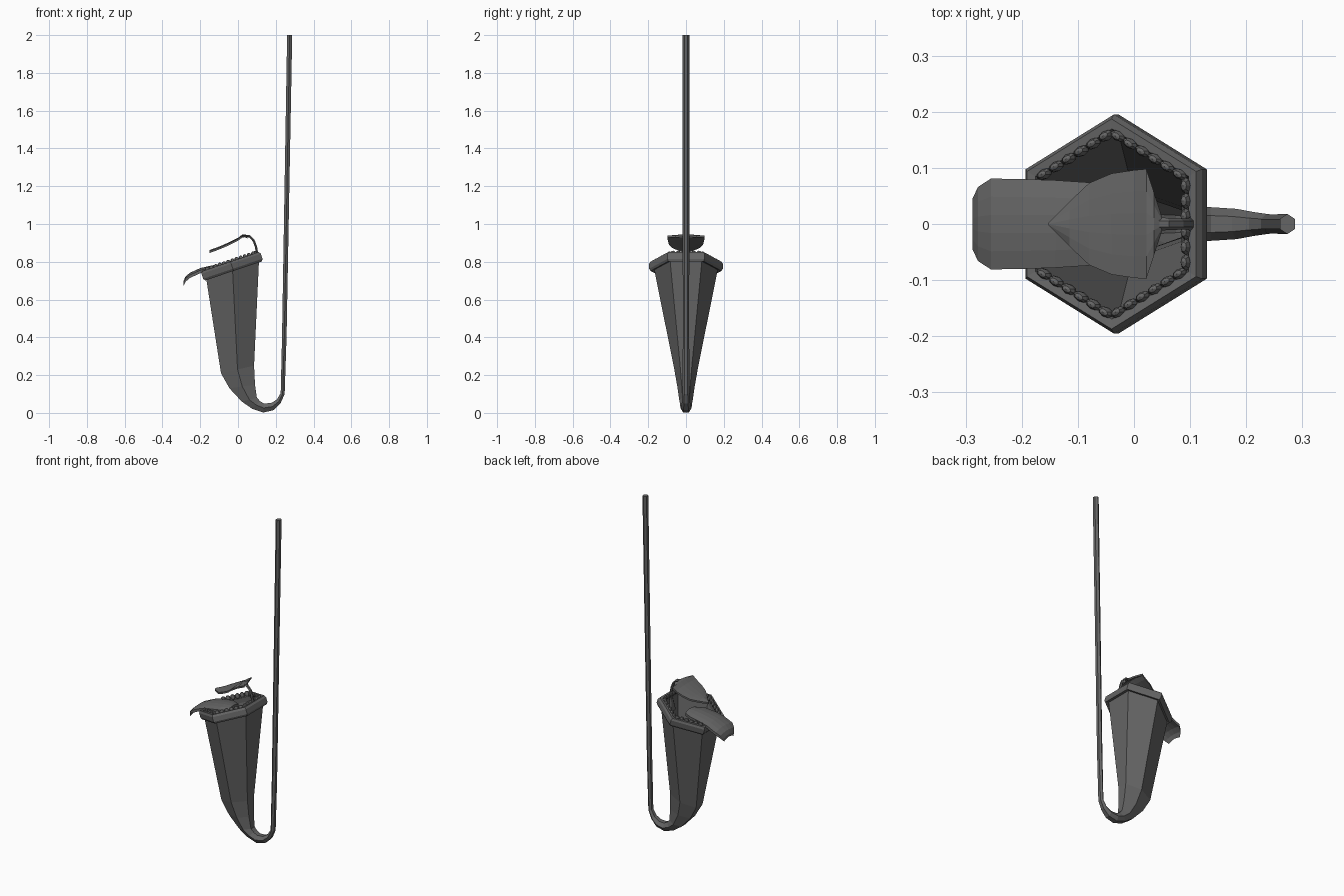
import bpy, bmesh, math
from mathutils import Vector, Matrix

if "Cube" in bpy.data.objects:
    bpy.data.objects.remove(bpy.data.objects["Cube"])

grey = bpy.data.materials.new("dark_grey")
grey.diffuse_color = (0.13, 0.13, 0.13, 1)
grey.use_nodes = True
grey.node_tree.nodes["Principled BSDF"].inputs["Base Color"].default_value = grey.diffuse_color


def add_object(name, bm):
    bmesh.ops.recalc_face_normals(bm, faces=bm.faces)
    mesh = bpy.data.meshes.new(name)
    bm.to_mesh(mesh)
    bm.free()
    mesh.materials.append(grey)
    obj = bpy.data.objects.new(name, mesh)
    bpy.context.collection.objects.link(obj)
    return obj


def loft(name, rings, closed=True, caps=(False, False), loop=False):
    """Skin a list of point rings with quads."""
    bm = bmesh.new()
    vs = [[bm.verts.new(p) for p in r] for r in rings]
    n = len(vs[0])
    pairs = list(zip(vs, vs[1:])) + ([(vs[-1], vs[0])] if loop else [])
    for a, b in pairs:
        for i in range(n if closed else n - 1):
            j = (i + 1) % n
            bm.faces.new((a[i], a[j], b[j], b[i]))
    if caps[0]:
        bm.faces.new(vs[0])
    if caps[1]:
        bm.faces.new(vs[-1])
    return add_object(name, bm)


def hexagon(center, u, w):
    """Six points, flat sides facing along u, corners pointing along y."""
    y = Vector((0, w, 0))
    return [center + u + y / 2, center + y, center - u + y / 2,
            center - u - y / 2, center - y, center + u - y / 2]


# Pitcher tapering into the curled stem: outer x, z, inner x, z, half width
sections = [(-.172, .735, .112, .825, .172), (-.09, .21, .085, .25, .062),
            (-.045, .13, .09, .15, .046), (.02, .06, .10, .08, .036),
            (.075, .022, .117, .062, .031), (.135, .002, .137, .05, .03),
            (.19, .015, .175, .052, .027), (.225, .05, .205, .07, .021),
            (.247, .1, .226, .105, .018), (.257, .4, .233, .4, .017),
            (.287, 2, .26, 2, .018)]
rings = []
for x0, z0, x1, z1, w in sections:
    a, b = Vector((x0, 0, z0)), Vector((x1, 0, z1))
    rings.append(hexagon((a + b) / 2, (b - a) / 2, w))
loft("pitcher_and_stem", rings, caps=(False, True))

# Tilted rim
center = Vector((-.033, 0, .78))
u = Vector((.157, 0, .053))
normal = Vector((-u.z, 0, u.x)).normalized()
profile = [(1, -.018), (1, .01), (.96, .022), (.87, .02), (.83, .004), (.87, -.025), (.96, -.03)]
loft("rim", [hexagon(center + normal * h, u * s, .195 * s) for s, h in profile], loop=True)

# Bead row inside the rim, all sides except under the lip
bm = bmesh.new()
corners = hexagon(center + normal * .019, u * .84, .195 * .84)
for side in (0, 1, 3, 4, 5):
    a, b = corners[side], corners[(side + 1) % 6]
    along = (b - a).normalized()
    across = normal.cross(along).normalized()
    for i in range(6):
        p = a.lerp(b, (i + .5) / 6)
        basis = Matrix((along, across, normal)).transposed().to_4x4()
        bmesh.ops.create_uvsphere(
            bm, u_segments=8, v_segments=5, radius=1,
            matrix=Matrix.Translation(p) @ basis @ Matrix.Diagonal((.0145, .009, .017, 1)))
add_object("rim_beads", bm)


def arched_plate(name, stations, drop, thickness):
    """Plate from x, z, half width stations, with edges arched downward."""
    rings = []
    for x, z, w in stations:
        top = [Vector((x, w * t, z - drop * t * t)) for t in (-1, -.6, -.2, .2, .6, 1)]
        low = [p - Vector((0, 0, thickness)) for p in reversed(top)]
        rings.append(top + low)
    return loft(name, rings, caps=(True, True))


# Drooping lip over the outer side
arched_plate("lip", [(-.288, .70, .045), (-.278, .722, .066), (-.255, .742, .081), (-.2, .767, .08),
                     (-.14, .781, .078), (-.08, .789, .074), (-.03, .79, .05)], .012, .016)

# Pointed hood above the mouth
arched_plate("hood", [(-.152, .862, .003), (-.115, .875, .04), (-.08, .889, .073), (-.04, .907, .09),
                      (0, .927, .096), (.022, .944, .098), (.036, .946, .055), (.05, .94, .012)],
             .006, .01)

# Hook carrying the hood: x, z, half width
path = [(.03, .937, .012), (.06, .935, .011), (.083, .912, .01), (.095, .88, .01),
        (.1, .85, .012), (.1, .81, .018), (.09, .74, .03)]
rings = []
for i, (x, z, w) in enumerate(path):
    a, b = path[max(i - 1, 0)], path[min(i + 1, len(path) - 1)]
    t = Vector((b[0] - a[0], 0, b[1] - a[1])).normalized()
    rings.append(hexagon(Vector((x, 0, z)), Vector((t.z, 0, -t.x)) * .006, w))
loft("hood_hook", rings, caps=(True, True))
